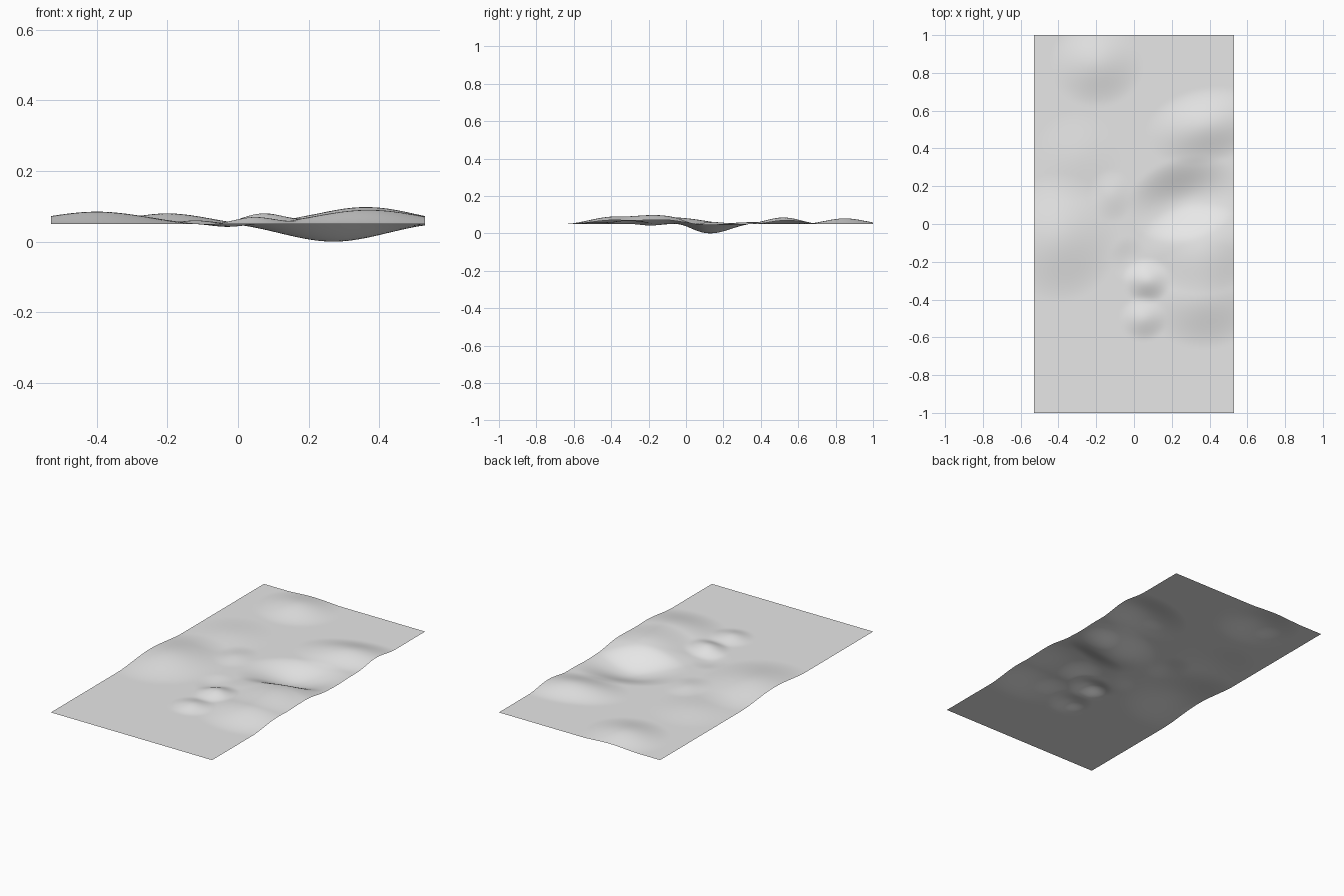
import bpy
import math

cube = bpy.data.objects.get("Cube")
if cube:
    bpy.data.objects.remove(cube, do_unlink=True)

HALF_WIDTH, BASE = 0.53, 0.05

# Soft mounds and hollows: x, y, radius x, radius y, height, turn
MOUNDS = [
    (-0.40, -0.07, 0.32, 0.34, 0.035, 0),     # left hill
    (-0.30, 0.36, 0.24, 0.24, 0.010, 0),      # left rear rise
    (-0.12, 0.15, 0.12, 0.14, 0.010, 0),      # middle rise
    (-0.20, 0.85, 0.25, 0.23, 0.030, 0),      # back hill
    (0.38, 0.52, 0.33, 0.20, 0.035, 0.2),     # right rear hill
    (0.37, -0.38, 0.33, 0.28, 0.040, 0),      # main hill, front half
    (0.36, -0.13, 0.34, 0.24, 0.045, 0),      # main hill, rear half
    (0.07, -0.30, 0.13, 0.12, 0.030, 0),      # small knoll
    (0.05, -0.50, 0.13, 0.12, 0.020, 0),      # small front knoll
    (0.27, 0.13, 0.32, 0.22, -0.050, 0.3),    # deep basin
    (-0.03, -0.19, 0.10, 0.12, -0.008, 0),    # shallow dip
]


def height(x, y):
    z = BASE
    for cx, cy, rx, ry, h, turn in MOUNDS:
        dx, dy = x - cx, y - cy
        u = dx * math.cos(turn) + dy * math.sin(turn)
        v = dy * math.cos(turn) - dx * math.sin(turn)
        t = max(0, 1 - math.hypot(u / rx, v / ry))
        z += h * t * t * (3 - 2 * t)
    return max(z, 0)


# Ground sheet
bpy.ops.mesh.primitive_grid_add(x_subdivisions=80, y_subdivisions=150, size=2)
ground = bpy.context.object
ground.name = ground.data.name = "ground_sheet"
for v in ground.data.vertices:
    v.co.x *= HALF_WIDTH
    v.co.z = height(v.co.x, v.co.y)
bpy.ops.object.shade_smooth()

# Plain grey surface
grey = bpy.data.materials.new("light_grey")
grey.use_nodes = True
color = (0.8, 0.8, 0.8, 1)
grey.diffuse_color = color
grey.node_tree.nodes["Principled BSDF"].inputs["Base Color"].default_value = color
ground.data.materials.append(grey)
